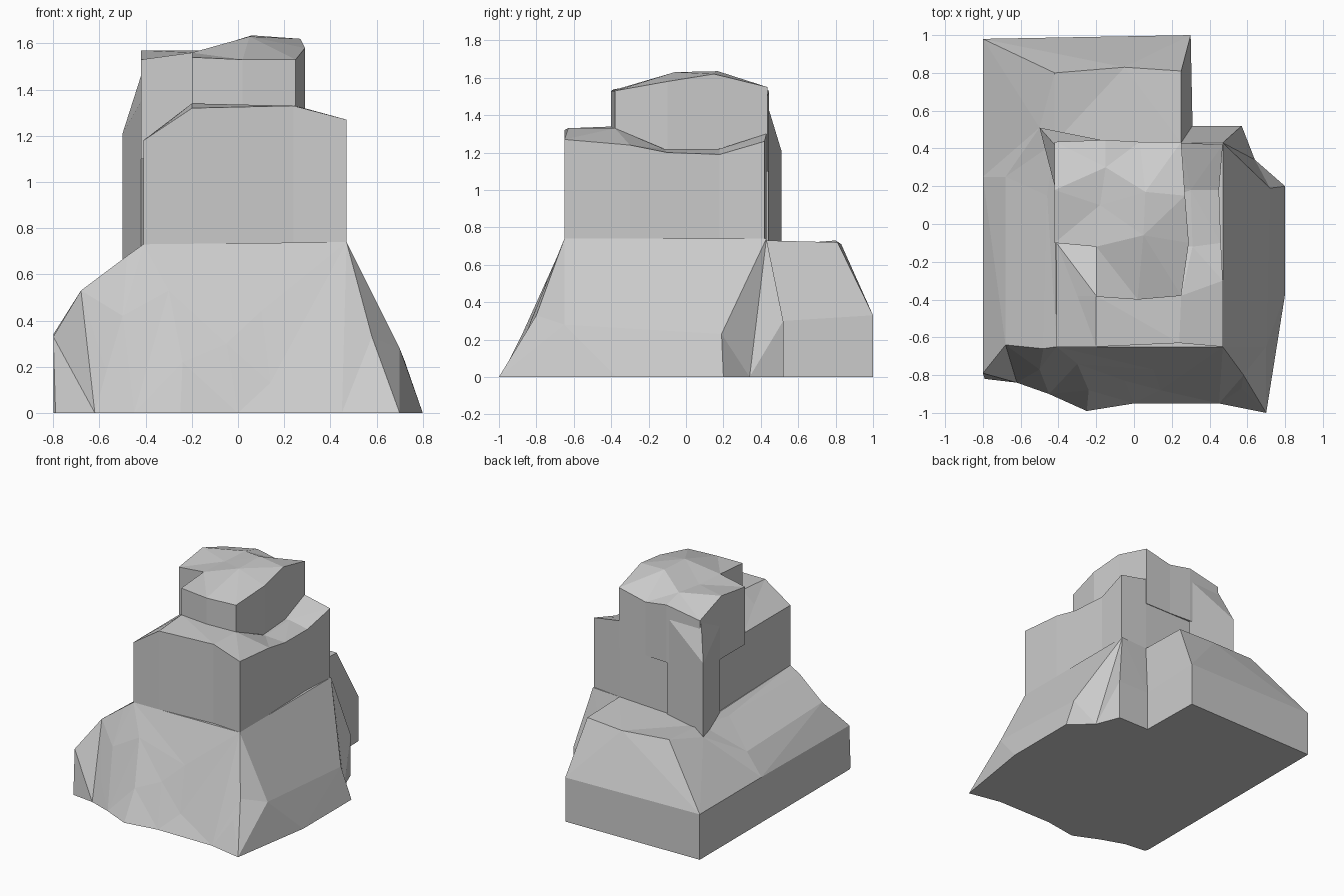
import bpy, bmesh
from mathutils import Vector
from mathutils.geometry import delaunay_2d_cdt

if "Cube" in bpy.data.objects:
    bpy.data.objects.remove(bpy.data.objects["Cube"])


def rock(name, rim, base, chains=()):
    """Faceted top through rim + ridge chains, with walls dropped to a flat base."""
    pts, edges = list(rim), []
    for chain in chains:
        ids = []
        for p in chain:
            if p not in pts:
                pts.append(p)
            ids.append(pts.index(p))
        edges += list(zip(ids, ids[1:]))
    flat = [Vector(p[:2]) for p in pts]
    vs, _, fs, origin, _, _ = delaunay_2d_cdt(flat, edges, [list(range(len(rim)))], 1, 1e-5)
    bm = bmesh.new()
    bv = [bm.verts.new((v.x, v.y, pts[o[0]][2] if o else base)) for v, o in zip(vs, origin)]
    for f in fs:
        bm.faces.new([bv[i] for i in f])
    border = [e for e in bm.edges if e.is_boundary]
    new = bmesh.ops.extrude_edge_only(bm, edges=border)["geom"]
    for v in new:
        if isinstance(v, bmesh.types.BMVert):
            v.co.z = base
    bmesh.ops.remove_doubles(bm, verts=bm.verts, dist=1e-4)
    bmesh.ops.edgeloop_fill(bm, edges=[e for e in bm.edges if e.is_boundary])
    bmesh.ops.recalc_face_normals(bm, faces=bm.faces)
    me = bpy.data.meshes.new(name)
    bm.to_mesh(me)
    bm.free()
    ob = bpy.data.objects.new(name, me)
    bpy.context.collection.objects.link(ob)
    return ob


# Wide foot: rim, then shoulder corners and ridges running down to the rim
foot_rim = [(-.79, -.82, 0), (-.62, -.84, 0), (-.45, -.9, 0), (-.25, -.99, 0), (0, -.95, 0),
            (.45, -.95, 0), (.7, -1, 0), (.8, -.37, 0), (.8, .2, 0), (.64, .34, 0),
            (.57, .52, .3), (.31, .52, .3), (.3, 1, .33), (-.8, .98, .34), (-.8, .25, .34),
            (-.8, -.79, .33)]
fl, fr, br = (-.41, -.65, .73), (.47, -.65, .74), (.47, .43, .74)
mb, bl = (.25, .43, .73), (-.42, .43, .7)
ledge_r, ledge_l = (.25, .81, .72), (-.42, .8, .73)
ridge_f, ridge_b = (-.68, -.64, .53), (-.68, .25, .5)
low_r, knee_b = (.7, -.65, .28), (.72, .19, .23)
toe = (.58, -.8, .33)
bump, notch = (-.05, -.83, .3), (-.24, -.88, .22)
brow = (-.3, -.74, .53)
foot_chains = [
    [fl, fr, br, mb, bl, fl],
    [fr, toe, (.57, -.87, .2), foot_rim[6]], [fr, low_r, foot_rim[6]],
    [toe, low_r], [low_r, knee_b, foot_rim[8]], [br, knee_b], [low_r, foot_rim[7]],
    [br, foot_rim[9]], [br, foot_rim[10]], [mb, foot_rim[11]],
    [mb, ledge_r, foot_rim[12]], [bl, ledge_l, foot_rim[13]],
    [ledge_r, (-.05, .83, .71), ledge_l],
    [fl, (-.48, -.66, .68), ridge_f, foot_rim[15]], [ridge_f, ridge_b, foot_rim[14]],
    [ridge_b, (-.5, .51, .66), bl], [(-.48, -.66, .68), (-.46, .15, .67)],
    [fl, brow, notch, foot_rim[3]], [brow, bump, notch],
    [fr, (.1, -.77, .44), bump, (.14, -.88, .13), foot_rim[4]],
    [(-.5, -.77, .42), (-.57, -.81, .18), foot_rim[1]],
]
rock("foot", foot_rim, 0, foot_chains)

# Square middle tier with a sagging right edge and a low front-left corner
rock("middle_tier",
     [(-.41, -.65, 1.18), (-.2, -.65, 1.32), (.24, -.63, 1.33), (.47, -.65, 1.27),
      (.47, -.3, 1.24), (.46, -.1, 1.2), (.45, .18, 1.19), (.47, .42, 1.26),
      (.25, .43, 1.3), (-.41, .43, 1.3), (-.41, -.1, 1.18)],
     .6,
     [[(-.2, -.65, 1.32), (-.2, -.38, 1.34), (.25, -.38, 1.33), (.24, -.63, 1.33)],
      [(.25, -.38, 1.33), (.31, -.12, 1.22), (.3, .18, 1.22), (.25, .43, 1.3)],
      [(-.41, -.1, 1.18), (-.3, -.38, 1.26)]])

# Buttress leaning on the back-left corner
rock("back_buttress",
     [(-.42, .2, 1.35), (-.2, .38, 1.46), (-.15, .44, 1.44), (-.5, .51, 1.21)],
     .55, [[(-.2, .38, 1.46), (-.42, .42, 1.46)]])

# Cap with a notch at its front-left corner
rock("cap",
     [(-.2, -.385, 1.54), (.02, -.4, 1.53), (.25, -.38, 1.53), (.29, -.1, 1.58),
      (.27, .15, 1.62), (.25, .435, 1.55), (.03, .435, 1.5), (-.15, .445, 1.53),
      (-.42, .435, 1.48), (-.42, .18, 1.57), (-.42, -.1, 1.53), (-.2, -.12, 1.56)],
     1.1,
     [[(-.2, -.12, 1.56), (.05, -.06, 1.63), (.06, .17, 1.635), (.27, .15, 1.62)],
      [(.05, -.06, 1.63), (.29, -.1, 1.58)],
      [(-.42, .18, 1.57), (-.18, .1, 1.56), (.06, .17, 1.635)],
      [(-.18, .1, 1.56), (-.15, .3, 1.57), (.06, .17, 1.635)]])
